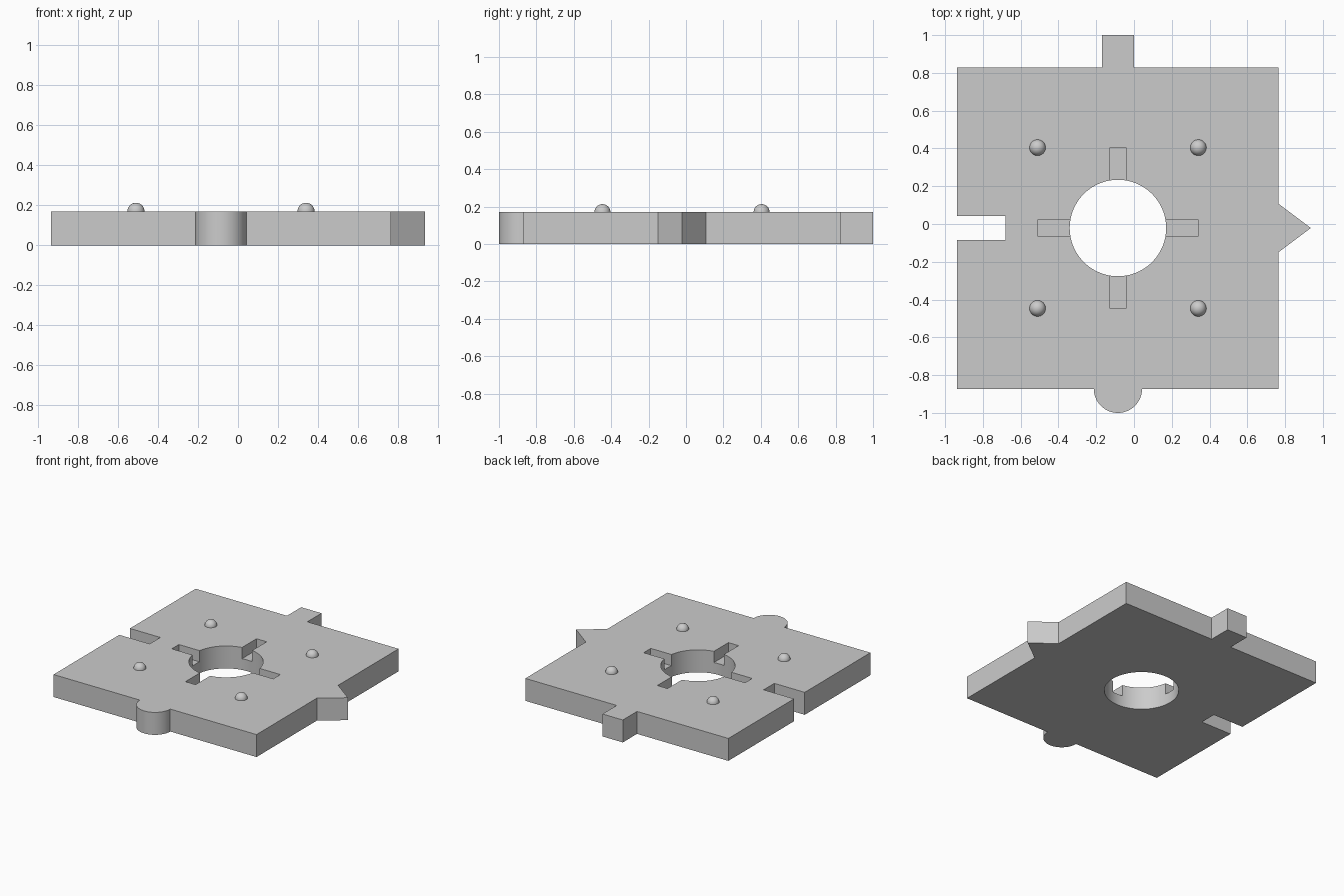
import bpy
import bmesh
from math import pi, cos, sin
from mathutils import Matrix

if "Cube" in bpy.data.objects:
    bpy.data.objects.remove(bpy.data.objects["Cube"], do_unlink=True)

U = 2 / 117.5            # one design unit; the plate is 100 x 100 x 10
CX, CY = -5, -1.25       # plate centre in design units
HALF, THICK = 50, 10
HOLE_R, SLOT_END, SLOT_W, SLOT_DEPTH = 15, 25, 5, 5

grey = bpy.data.materials.new("plain_grey")
grey.use_nodes = True
colour = (0.6, 0.6, 0.6, 1)
grey.diffuse_color = colour
grey.node_tree.nodes["Principled BSDF"].inputs["Base Color"].default_value = colour


def make_object(name, bm):
    bmesh.ops.recalc_face_normals(bm, faces=bm.faces)
    bm.transform(Matrix.Scale(U, 4) @ Matrix.Translation((CX, CY, 0)))
    mesh = bpy.data.meshes.new(name)
    bm.to_mesh(mesh)
    bm.free()
    mesh.materials.append(grey)
    obj = bpy.data.objects.new(name, mesh)
    bpy.context.collection.objects.link(obj)
    return obj


def prism(name, outline, z0, z1):
    bm = bmesh.new()
    face = bm.faces.new([bm.verts.new((x, y, z0)) for x, y in outline])
    top = bmesh.ops.extrude_face_region(bm, geom=[face])["geom"]
    verts = [v for v in top if isinstance(v, bmesh.types.BMVert)]
    bmesh.ops.translate(bm, verts=verts, vec=(0, 0, z1 - z0))
    return make_object(name, bm)


def arc(x, y, r, start, end, steps):
    angles = [start + (end - start) * i / steps for i in range(steps + 1)]
    return [(x + r * cos(a), y + r * sin(a)) for a in angles]


def rectangle(x0, x1, y0, y1):
    return [(x0, y0), (x1, y0), (x1, y1), (x0, y1)]


def cut(target, cutter):
    mod = target.modifiers.new(cutter.name, "BOOLEAN")
    mod.object = cutter
    mod.operation = "DIFFERENCE"
    mod.solver = "EXACT"
    cutter.hide_render = True
    cutter.hide_set(True)


def smooth(obj):
    bpy.ops.object.select_all(action="DESELECT")
    obj.select_set(True)
    bpy.context.view_layer.objects.active = obj
    bpy.ops.object.shade_smooth_by_angle()


# Plate outline: front round tab, right point, back square tab, left notch
outline = [(-HALF, -HALF)]
outline += arc(0, -HALF, 7.5, pi, 2 * pi, 32)
outline += [(HALF, -HALF), (HALF, -7.5), (HALF + 10, 0), (HALF, 7.5), (HALF, HALF)]
outline += [(5, HALF), (5, HALF + 10), (-5, HALF + 10), (-5, HALF)]
outline += [(-HALF, HALF), (-HALF, 3.75), (-35, 3.75), (-35, -3.75), (-HALF, -3.75)]
plate = prism("plate", outline, 0, THICK)

# Central through hole and the shallow cross of slots around it
hole = prism("hole_cutter", arc(0, 0, HOLE_R, 0, 2 * pi, 96)[:-1], -1, THICK + 1)
cut(plate, hole)
w = SLOT_W / 2
floor = THICK - SLOT_DEPTH
cut(plate, prism("slot_cutter_x", rectangle(-SLOT_END, SLOT_END, -w, w), floor, THICK + 1))
cut(plate, prism("slot_cutter_y", rectangle(-w, w, -SLOT_END, SLOT_END), floor, THICK + 1))

# Apply the cuts and drop the cutters
bpy.context.view_layer.update()
graph = bpy.context.evaluated_depsgraph_get()
plate_mesh = bpy.data.meshes.new_from_object(plate.evaluated_get(graph))
cutters = [m.object for m in plate.modifiers]
plate.modifiers.clear()
plate.data = plate_mesh
for cutter in cutters:
    bpy.data.objects.remove(cutter, do_unlink=True)
smooth(plate)

# Four half-round studs on the top face
for side, sx in (("right", -1), ("left", 1)):
    for end, sy in (("front", -1), ("back", 1)):
        bm = bmesh.new()
        bmesh.ops.create_uvsphere(bm, u_segments=32, v_segments=16, radius=2.5)
        low = [v for v in bm.verts if v.co.z < -0.01]
        bmesh.ops.delete(bm, geom=low, context="VERTS")
        bm.transform(Matrix.Translation((sx * 25, sy * 25, THICK)))
        smooth(make_object(f"stud_{end}_{side}", bm))
